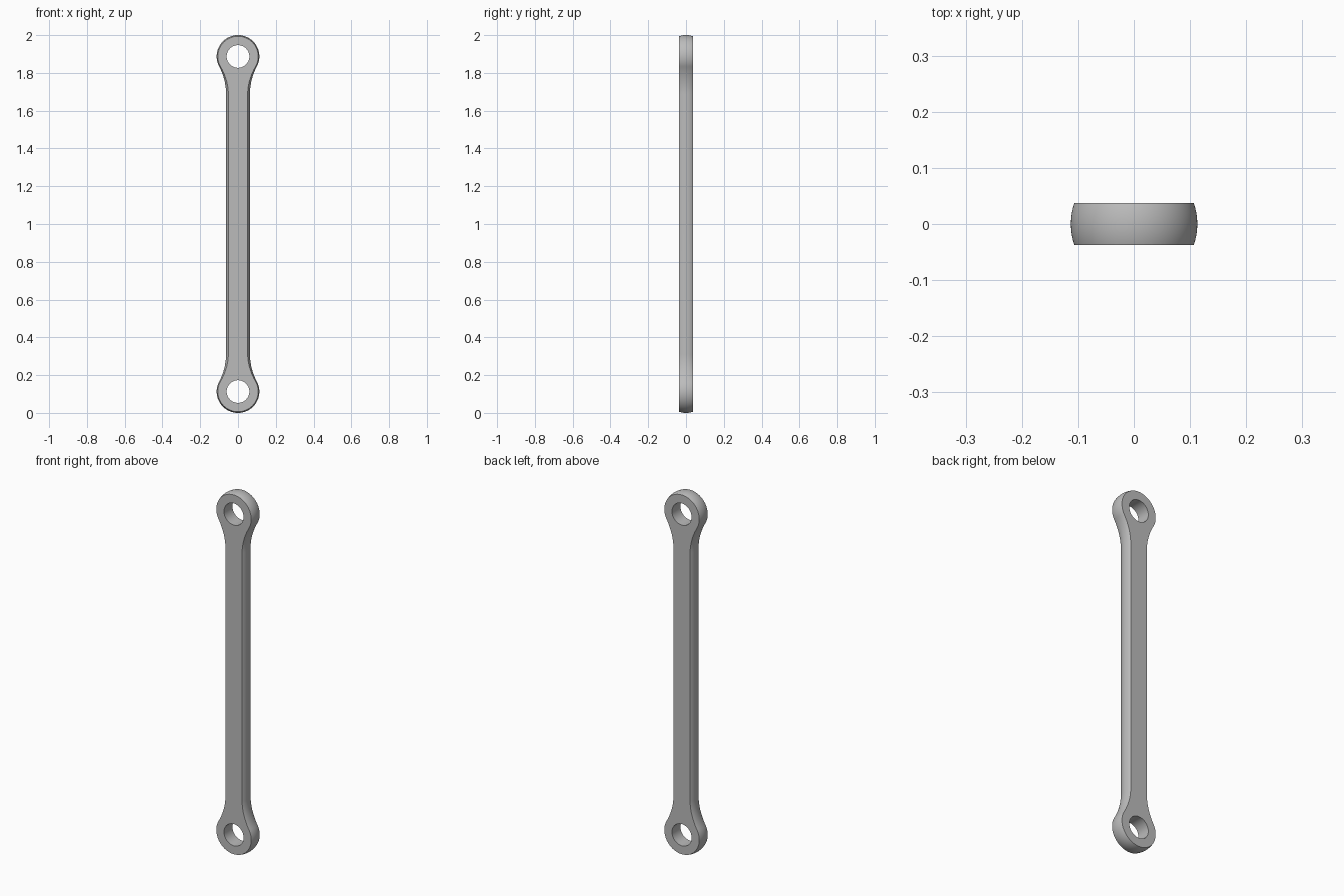
import bpy, bmesh, math
from mathutils import Vector

cube = bpy.data.objects.get("Cube")
if cube:
    bpy.data.objects.remove(cube, do_unlink=True)

HEAD_R = 0.113      # ball end radius
ROD_R = 0.063       # shaft radius
HOLE_R = 0.06
HALF_T = 0.037      # half thickness between the flats
EYE_Z = 1 - HEAD_R  # eye distance from the middle
BLEND = 0.2         # neck length below each eye

metal = bpy.data.materials.new("steel grey")
metal.use_nodes = True
grey = (0.5, 0.5, 0.5, 1)
metal.diffuse_color = grey
metal.node_tree.nodes["Principled BSDF"].inputs["Base Color"].default_value = grey


def half_profile():
    """Upper half of the turned outline: ball, tangent neck fillet, shaft."""
    fillet = (BLEND**2 + ROD_R**2 - HEAD_R**2) / (2 * (HEAD_R - ROD_R))
    cx, cz = ROD_R + fillet, EYE_Z - BLEND
    tangent = math.atan2(BLEND, cx)
    points = []
    for i in range(33):
        a = math.pi / 2 - (math.pi / 2 + tangent) * i / 32
        points.append((HEAD_R * math.cos(a), EYE_Z + HEAD_R * math.sin(a)))
    for i in range(1, 17):
        a = math.pi - tangent * (1 - i / 16)
        points.append((cx + fillet * math.cos(a), cz + fillet * math.sin(a)))
    return points


# Turned bar, mirrored end to end
upper = half_profile()
outline = upper + [(r, -z) for r, z in reversed(upper)]
bm = bmesh.new()
verts = [bm.verts.new((max(r, 0), 0, z + 1)) for r, z in outline]
edges = [bm.edges.new(pair) for pair in zip(verts, verts[1:])]
bmesh.ops.spin(bm, geom=verts + edges, cent=(0, 0, 0), axis=(0, 0, 1),
               angle=2 * math.pi, steps=96, use_merge=True)
bmesh.ops.remove_doubles(bm, verts=bm.verts, dist=1e-5)

# Flats milled on front and back
for side in (-1, 1):
    cut = bmesh.ops.bisect_plane(
        bm, geom=bm.verts[:] + bm.edges[:] + bm.faces[:],
        plane_co=Vector((0, side * HALF_T, 0)),
        plane_no=Vector((0, side, 0)), clear_outer=True)
    rim = [e for e in cut["geom_cut"] if isinstance(e, bmesh.types.BMEdge)]
    bmesh.ops.edgeloop_fill(bm, edges=rim)
bmesh.ops.recalc_face_normals(bm, faces=bm.faces)
mesh = bpy.data.meshes.new("link_rod")
bm.to_mesh(mesh)
bm.free()
rod = bpy.data.objects.new("link_rod", mesh)
bpy.context.collection.objects.link(rod)
mesh.materials.append(metal)

# Eye holes through both ends
for z in (1 - EYE_Z, 1 + EYE_Z):
    bpy.ops.mesh.primitive_cylinder_add(
        vertices=64, radius=HOLE_R, depth=0.3,
        location=(0, 0, z), rotation=(math.pi / 2, 0, 0))
    cutter = bpy.context.object
    cutter.name = "eye_cutter"
    cutter.hide_render = True
    cutter.data.materials.append(metal)
    mod = rod.modifiers.new("eye_hole", "BOOLEAN")
    mod.operation = "DIFFERENCE"
    mod.solver = "EXACT"
    mod.object = cutter
    bpy.ops.object.select_all(action="DESELECT")
    rod.select_set(True)
    bpy.context.view_layer.objects.active = rod
    bpy.ops.object.modifier_apply(modifier=mod.name)
    bpy.data.objects.remove(cutter, do_unlink=True)

bpy.ops.object.shade_smooth_by_angle(angle=math.radians(30))
